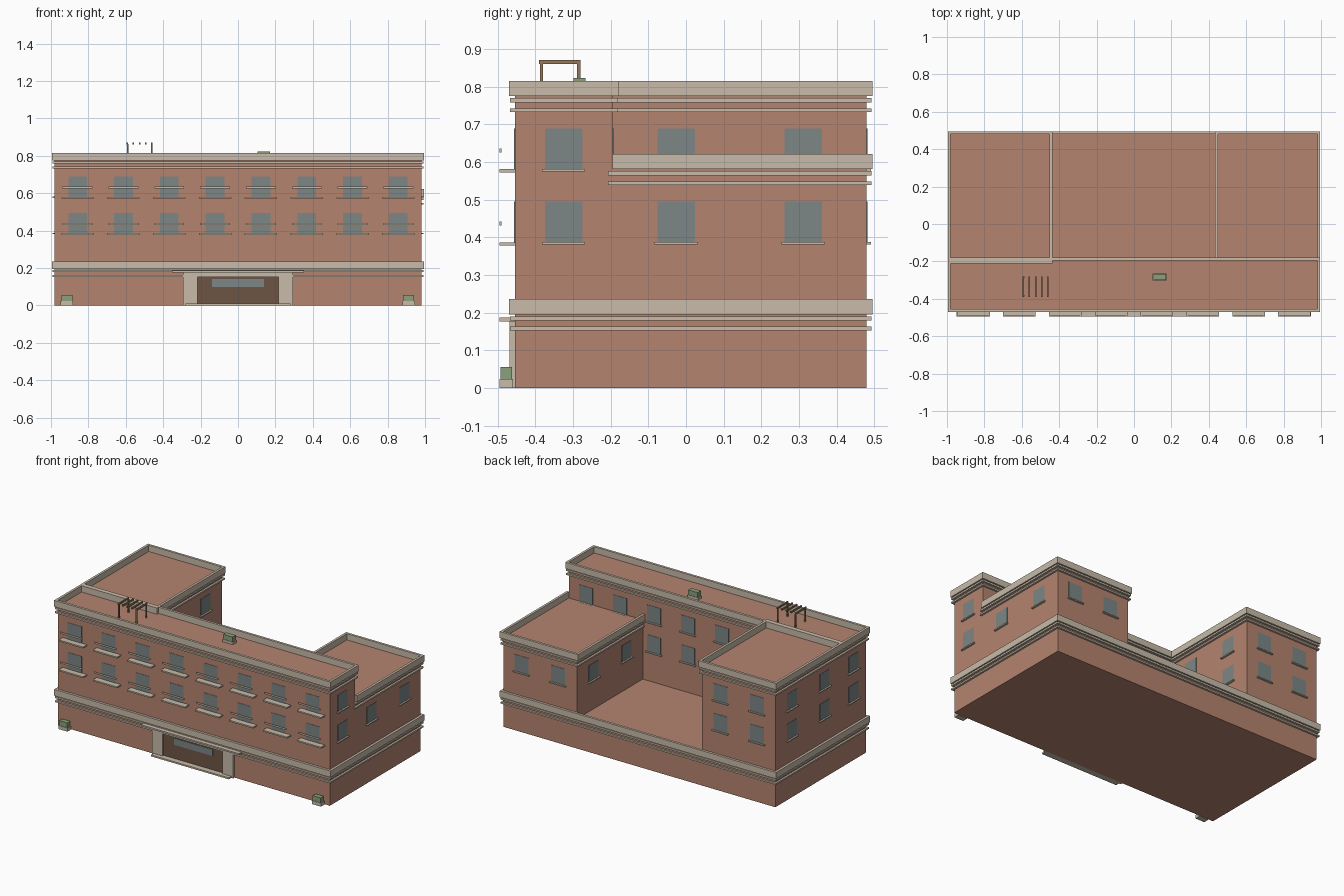
import bpy

if "Cube" in bpy.data.objects:
    bpy.data.objects.remove(bpy.data.objects["Cube"])


def mat(name, r, g, b):
    m = bpy.data.materials.new(name)
    m.diffuse_color = (r, g, b, 1)
    m.use_nodes = True
    m.node_tree.nodes["Principled BSDF"].inputs["Base Color"].default_value = m.diffuse_color
    return m


BRICK = mat("brick", .46, .23, .16)
STONE = mat("stone", .58, .50, .40)
GLASS = mat("glass", .20, .24, .24)
BROWN = mat("door_brown", .155, .09, .058)
WOOD = mat("wood", .30, .19, .10)
GREEN = mat("leaf", .26, .35, .20)


def boxes(name, material, specs):
    """One object made of boxes given as (x0, x1, y0, y1, z0, z1)."""
    verts, faces = [], []
    for x0, x1, y0, y1, z0, z1 in specs:
        n = len(verts)
        verts += [(x, y, z) for z in (z0, z1)
                  for x, y in ((x0, y0), (x1, y0), (x1, y1), (x0, y1))]
        faces += [[n + i for i in f] for f in
                  ((3, 2, 1, 0), (4, 5, 6, 7), (0, 1, 5, 4),
                   (1, 2, 6, 5), (2, 3, 7, 6), (3, 0, 4, 7))]
    me = bpy.data.meshes.new(name)
    me.from_pydata(verts, [], faces)
    me.materials.append(material)
    ob = bpy.data.objects.new(name, me)
    bpy.context.collection.objects.link(ob)
    return ob


X, YF, YM, YB = .98, -.455, -.195, .48      # wall lines
LX, RX = -.452, .448                        # courtyard sides of the wings
H1, H2, H3 = .195, .581, .775               # roof levels
FLOORS = (.387, .581)

# Brick volumes
boxes("ground_floor", BRICK, [(-X, X, YF, YB, 0, H1)])
boxes("front_block", BRICK, [(-X, X, YF, YM, H1, H3)])
boxes("left_wing", BRICK, [(-X, LX, YM, YB, H1, H3)])
boxes("right_wing", BRICK, [(RX, X, YM, YB, H1, H2)])


def ring(x0, x1, y0, y1, z0, z1, t, front=True):
    """Four strips running round the outside of a rectangle."""
    out = [(x0 - t, x0, y0, y1, z0, z1), (x1, x1 + t, y0, y1, z0, z1),
           (x0 - t, x1 + t, y1, y1 + t, z0, z1)]
    if front:
        out.append((x0 - t, x1 + t, y0 - t, y0, z0, z1))
    return out


# Parapets with two bands under each
for name, r, h, front in (("ground_floor", (-X, X, YF, YB), H1, True),
                          ("front_block", (-X, X, YF, YM), H3, True),
                          ("left_wing", (-X, LX, YM, YB), H3, True),
                          ("right_wing", (RX, X, YM, YB), H2, False)):
    boxes(name + "_parapet", STONE, ring(*r, h, h + .041, .0155, front))
    boxes(name + "_bands", STONE, ring(*r, h - .016, h - .005, .0125)
          + ring(*r, h - .042, h - .032, .0125))

# Windows: (axis of the wall normal, wall position, outward sign, centre, floor)
front_cols = [-X + .245 * (i + .5) for i in range(8)]
side_front = [(YF + YM) / 2]
side_wing = [YM + .3375 * (i + .5) for i in range(2)]
left_cols = [-.848, -.585]
right_cols = [.585, .848]
low, high = FLOORS
wins = []
for f in FLOORS:
    wins += [("y", YF, -1, c, f) for c in front_cols]
    wins += [("x", -X, -1, c, f) for c in side_front + side_wing]
    wins += [("x", LX, 1, c, f) for c in side_wing]
    wins += [("y", YB, 1, c, f) for c in left_cols]
wins += [("x", X, 1, c, low) for c in side_front + side_wing]
wins += [("x", X, 1, side_front[0], high)]
wins += [("x", RX, -1, c, low) for c in side_wing]
wins += [("y", YB, 1, c, low) for c in right_cols]
wins += [("y", YM, 1, c, low) for c in front_cols[3:6]]
wins += [("y", YM, 1, c, high) for c in front_cols[3:]]
wins += [("y", YM, 1, front_cols[2], f) for f in FLOORS]


def on_wall(axis, pos, sign, c, half, depth, z0, z1):
    a, b = sorted((pos - sign * .004, pos + sign * depth))
    if axis == "x":
        return (a, b, c - half, c + half, z0, z1)
    return (c - half, c + half, a, b, z0, z1)


boxes("windows", GLASS, [on_wall(a, p, s, c, .05, .002, f, f + .108)
                         for a, p, s, c, f in wins])
boxes("window_sills", STONE, [on_wall(a, p, s, c, .057, .012, f - .006, f + .001)
                              for a, p, s, c, f in wins if p != YF])

# Balconies on the front
boxes("balcony_slabs", STONE, [(c - .087, c + .087, -.495, YF, f - .009, f)
                               for c in front_cols for f in FLOORS])
boxes("balcony_rails", STONE, [(c - .08, c + .08, -.495, -.490, f + .044, f + .055)
                               for c in front_cols for f in FLOORS])

# Entrance
boxes("entrance_surround", STONE, [(-.293, -.217, -.469, YF, 0, .178),
                                   (.217, .293, -.469, YF, 0, .178),
                                   (-.217, .217, -.469, YF, .155, .178)])
boxes("entrance_door", BROWN, [(-.217, .217, -.458, YF, .01, .155)])
boxes("entrance_glass", GLASS, [(-.14, .14, -.460, -.457, .10, .142)])
boxes("entrance_canopy", STONE, [(-.353, .353, -.495, YF, .177, .187)])
boxes("entrance_step", STONE, [(-.28, .28, -.495, YF, 0, .01)])

# Planters beside the entrance front and one on the roof
for name, cx, cy, z, w, d in (("left_planter", -.915, -.4775, 0, .033, .018),
                              ("right_planter", .912, -.4775, 0, .033, .018),
                              ("roof_planter", .137, -.283, H3 - .007, .038, .019)):
    boxes(name + "_box", STONE, [(cx - w, cx + w, cy - d, cy + d, z, z + .023)])
    boxes(name + "_leaves", GREEN, [(cx - w + .004, cx + w - .004, cy - d + .003,
                                     cy + d - .003, z + .023, z + .055)])

# Roof pergola
boxes("pergola_posts", WOOD, [(x - .004, x + .004, y - .004, y + .004, H3, .862)
                              for x in (-.590, -.462) for y in (-.384, -.285)])
boxes("pergola_beams", WOOD, [(x - .004, x + .004, -.39, -.28, .861, .871)
                              for x in [-.592 + .033 * i for i in range(5)]])
